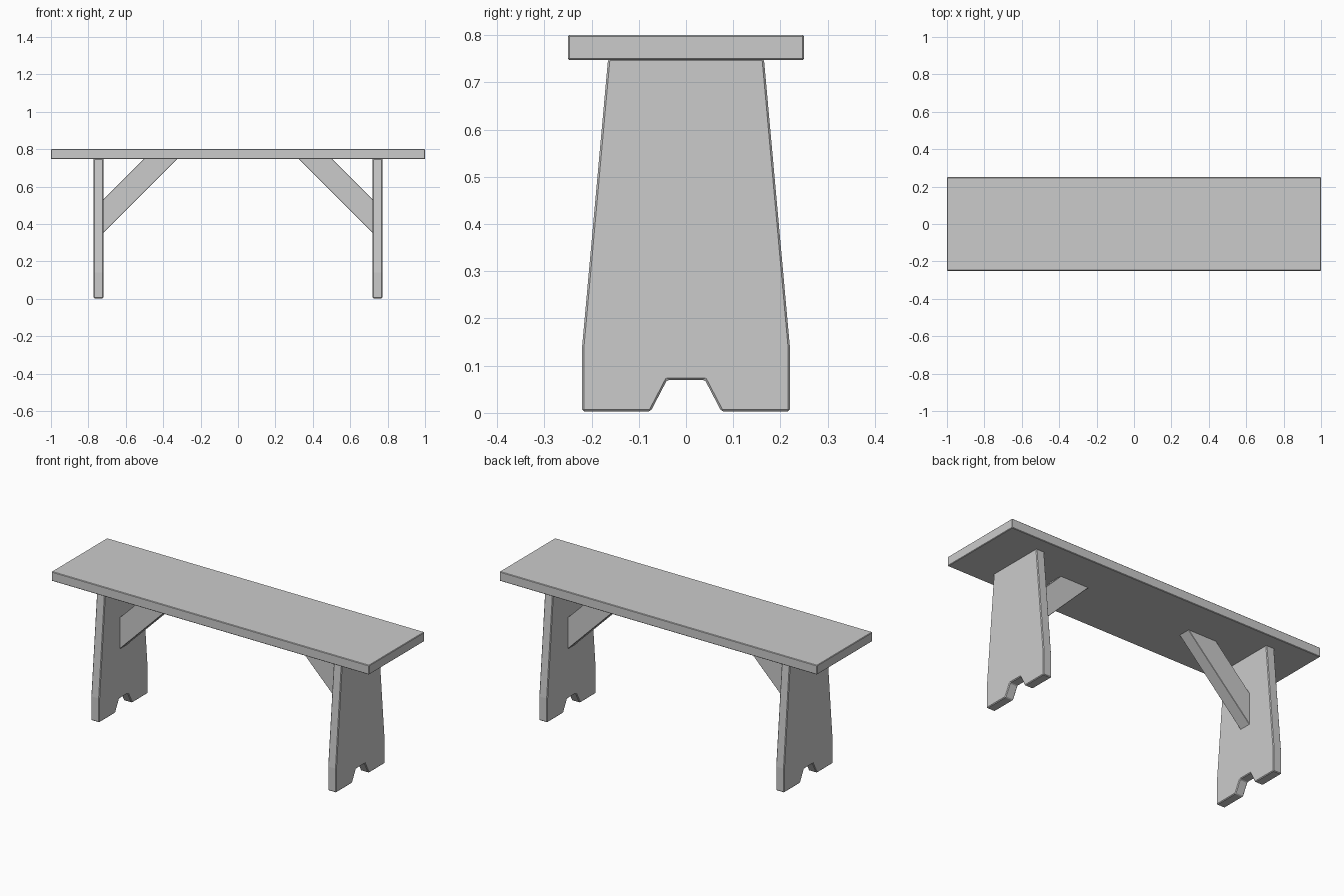
import bpy, bmesh
from mathutils import Vector

if "Cube" in bpy.data.objects:
    bpy.data.objects.remove(bpy.data.objects["Cube"])


def extrude_profile(name, points, direction, bevel=0.004):
    """Make a solid board from a closed outline pushed along a direction."""
    bm = bmesh.new()
    face = bm.faces.new([bm.verts.new(p) for p in points])
    ext = bmesh.ops.extrude_face_region(bm, geom=[face])
    moved = [g for g in ext["geom"] if isinstance(g, bmesh.types.BMVert)]
    bmesh.ops.translate(bm, verts=moved, vec=Vector(direction))
    bmesh.ops.recalc_face_normals(bm, faces=bm.faces)
    mesh = bpy.data.meshes.new(name)
    bm.to_mesh(mesh)
    bm.free()
    obj = bpy.data.objects.new(name, mesh)
    bpy.context.collection.objects.link(obj)
    mod = obj.modifiers.new("soft_edges", "BEVEL")
    mod.width = bevel
    mod.segments = 1
    return obj


# Seat plank
extrude_profile("seat", [(-1, -0.25, 0.747), (1, -0.25, 0.747),
                         (1, 0.25, 0.747), (-1, 0.25, 0.747)],
                (0, 0, 0.053), 0.003)

# Half outline of a leg board: foot notch, straight foot, tapered side
half = [(0.04, 0.07), (0.075, 0.003), (0.22, 0.003), (0.22, 0.14), (0.165, 0.75)]
leg_outline = half + [(-y, z) for y, z in reversed(half)]

# Side outline of a diagonal brace
brace_outline = [(0.722, 0.35), (0.722, 0.53), (0.502, 0.75), (0.322, 0.75)]
brace_width = 0.07

for side, s in (("left", -1), ("right", 1)):
    # Leg board
    extrude_profile(f"{side}_leg", [(s * 0.72, y, z) for y, z in leg_outline],
                    (s * 0.052, 0, 0))
    # Brace between leg and seat
    extrude_profile(f"{side}_brace",
                    [(s * x, -brace_width / 2, z) for x, z in brace_outline],
                    (0, brace_width, 0), 0.002)
